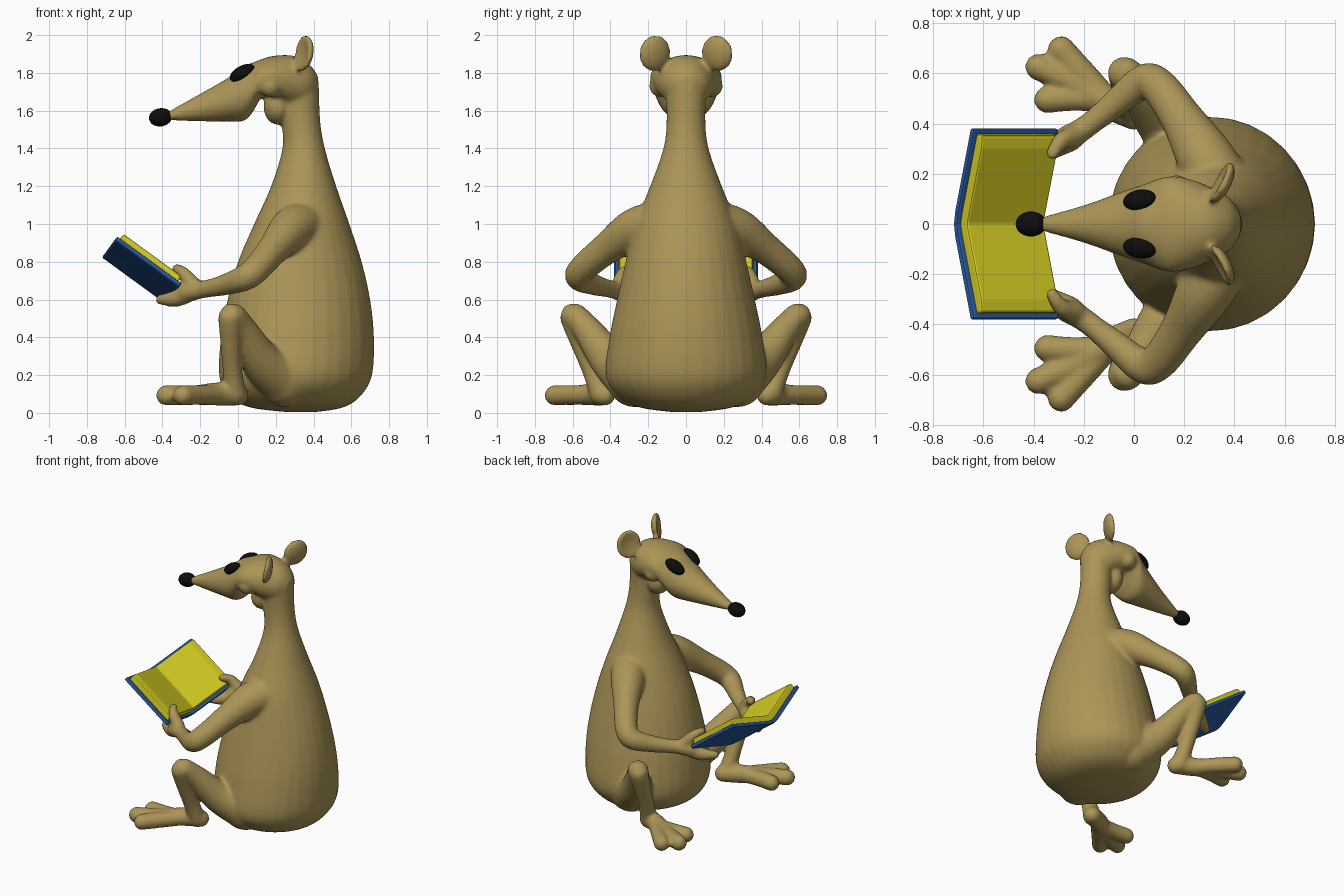
import bpy, bmesh, math
from mathutils import Vector, Matrix

if "Cube" in bpy.data.objects:
    bpy.data.objects.remove(bpy.data.objects["Cube"])


def material(name, rgb):
    m = bpy.data.materials.new(name)
    m.use_nodes = True
    m.diffuse_color = (*rgb, 1)
    m.node_tree.nodes["Principled BSDF"].inputs["Base Color"].default_value = (*rgb, 1)
    return m


tan = material("tan fur", (0.41, 0.30, 0.095))
black = material("black", (0.004, 0.004, 0.004))
blue = material("blue cover", (0.022, 0.105, 0.36))
yellow = material("yellow pages", (0.68, 0.62, 0.017))


def finish(bm, name, mat, smooth=True):
    bmesh.ops.recalc_face_normals(bm, faces=bm.faces)
    mesh = bpy.data.meshes.new(name)
    for f in bm.faces:
        f.smooth = smooth
    bm.to_mesh(mesh)
    bm.free()
    mesh.materials.append(mat)
    ob = bpy.data.objects.new(name, mesh)
    bpy.context.collection.objects.link(ob)
    return ob


def spline(points, steps=5):
    """Catmull-Rom through points of any dimension."""
    p = [Vector(q) for q in points]
    p = [p[0]] + p + [p[-1]]
    out = []
    for a, b, c, d in zip(p, p[1:], p[2:], p[3:]):
        for i in range(steps):
            t = i / steps
            out.append((b * 2 + (c - a) * t + (a * 2 - b * 5 + c * 4 - d) * t ** 2
                        + (b * 3 - a - c * 3 + d) * t ** 3) / 2)
    return out + [p[-1]]


def loft(bm, rings, sides=32):
    """Skin a list of (centre, axis, axis) ellipses and cap the ends."""
    loops = []
    for c, a, b in rings:
        angles = [2 * math.pi * i / sides for i in range(sides)]
        loops.append([bm.verts.new(c + a * math.cos(t) + b * math.sin(t)) for t in angles])
    for lo, hi in zip(loops, loops[1:]):
        for i in range(sides):
            j = (i + 1) % sides
            bm.faces.new((lo[i], lo[j], hi[j], hi[i]))
    bm.faces.new(loops[0][::-1])
    bm.faces.new(loops[-1])


def ball(bm, centre, size, rot=Matrix()):
    m = Matrix.Translation(centre) @ rot @ Matrix.Diagonal((*size, 1))
    return bmesh.ops.create_uvsphere(bm, u_segments=24, v_segments=16, radius=1, matrix=m)["verts"]


def limb(bm, points, side):
    """Round tapering tube with round ends; points are x, y, z, radius."""
    pts = spline([(x, y * side, z, r) for x, y, z, r in points])
    pos = [p.to_3d() for p in pts]
    rings, last = [], None
    for i, p in enumerate(pts):
        t = (pos[min(i + 1, len(pos) - 1)] - pos[max(i - 1, 0)]).normalized()
        a = t.orthogonal().normalized() if last is None else last.rotation_difference(t) @ a
        last = t
        rings.append((pos[i], a * p[3], t.cross(a) * p[3]))
    loft(bm, rings, 20)
    for i in (0, -1):
        ball(bm, pos[i], [pts[i][3]] * 3)


skin = bmesh.new()

# Pear-shaped torso and neck: z, front x, back x, half width
torso = [(0.005, 0.25, 0.42, 0.08), (0.03, 0.06, 0.56, 0.25), (0.09, -0.05, 0.65, 0.36),
         (0.2, -0.1, 0.71, 0.425), (0.4, -0.09, 0.72, 0.405), (0.6, -0.055, 0.70, 0.365),
         (0.8, 0.0, 0.655, 0.32), (1.0, 0.085, 0.59, 0.27), (1.2, 0.175, 0.52, 0.19),
         (1.4, 0.235, 0.46, 0.12), (1.55, 0.23, 0.435, 0.103), (1.72, 0.22, 0.43, 0.11)]
loft(skin, [(Vector(((f + b) / 2, 0, z)), Vector(((b - f) / 2, 0, 0)), Vector((0, w, 0)))
            for z, f, b, w in spline(torso)])

# Head and long snout: x, underside z, top z, half width
head = [(-0.38, 1.55, 1.59, 0.025), (-0.2, 1.543, 1.69, 0.075), (-0.06, 1.543, 1.77, 0.125),
        (0.03, 1.545, 1.835, 0.155), (0.08, 1.595, 1.855, 0.175), (0.13, 1.675, 1.875, 0.19),
        (0.2, 1.65, 1.892, 0.185), (0.3, 1.62, 1.89, 0.15), (0.38, 1.64, 1.845, 0.105),
        (0.425, 1.7, 1.78, 0.04)]
loft(skin, [(Vector((x, 0, (lo + hi) / 2)), Vector((0, w, 0)), Vector((0, 0, (hi - lo) / 2)))
            for x, lo, hi, w in spline(head)])

# Lower jaw tucked against the neck
ball(skin, (0.21, 0, 1.62), (0.075, 0.105, 0.095))

arm = [(0.36, 0.12, 1.0, 0.13), (0.28, 0.27, 0.97, 0.115), (0.19, 0.42, 0.87, 0.085),
       (0.1, 0.545, 0.765, 0.075), (0.035, 0.565, 0.715, 0.07), (-0.08, 0.475, 0.675, 0.055),
       (-0.18, 0.395, 0.655, 0.047), (-0.27, 0.335, 0.64, 0.055)]
fingers = [(-0.25, 0.34, 0.64, 0.05), (-0.33, 0.3, 0.605, 0.045), (-0.41, 0.25, 0.6, 0.028)]
thumb = [(-0.24, 0.35, 0.68, 0.045), (-0.29, 0.33, 0.74, 0.035), (-0.325, 0.28, 0.765, 0.026)]
leg = [(0.25, 0.27, 0.18, 0.15), (0.12, 0.4, 0.28, 0.11), (0.02, 0.53, 0.45, 0.075),
       (-0.035, 0.6, 0.515, 0.068), (-0.04, 0.575, 0.42, 0.058), (-0.03, 0.5, 0.23, 0.052),
       (-0.015, 0.45, 0.1, 0.06)]
foot = [(0.0, 0.43, 0.095, 0.057), (-0.1, 0.48, 0.1, 0.062), (-0.2, 0.54, 0.095, 0.055)]
toe_tips = [(-0.29, 0.695), (-0.38, 0.625), (-0.345, 0.495)]

for side in (1, -1):
    for part in (arm, fingers, thumb, leg, foot):
        limb(skin, part, side)
    for x, y in toe_tips:
        limb(skin, [(-0.1, 0.49, 0.095, 0.05), ((x - 0.12) / 2, (y + 0.51) / 2, 0.095, 0.053),
                    (x, y, 0.093, 0.054)], side)
    # Cheek
    ball(skin, (0.17, side * 0.135, 1.73), (0.06, 0.06, 0.06))
    # Cupped ear
    place = Matrix.Translation((0.345, side * 0.167, 1.905)) @ Matrix.Rotation(-0.46 * side, 4, 'Z') \
        @ Matrix.Rotation(0.15, 4, 'Y')
    for v in ball(skin, (0, 0, 0), (0.042, 0.092, 0.098)):
        if v.co.x < 0:
            r2 = (v.co.y / 0.092) ** 2 + (v.co.z / 0.098) ** 2
            v.co.x += 0.045 * max(0, 1 - r2)
        v.co = place @ v.co

# Fuse the parts into one soft skin
body = finish(skin, "body", tan)
remesh = body.modifiers.new("fuse", 'REMESH')
remesh.mode = 'VOXEL'
remesh.voxel_size = 0.012
remesh.use_smooth_shade = True
soften = body.modifiers.new("soften", 'SMOOTH')
soften.factor = 0.5
soften.iterations = 8

# Nose and eyes
bm = bmesh.new()
ball(bm, (-0.41, 0, 1.565), (0.062, 0.05, 0.048), Matrix.Rotation(-0.15, 4, 'Y'))
finish(bm, "nose", black)
for side, label in ((1, "left"), (-1, "right")):
    bm = bmesh.new()
    ball(bm, (0.022, side * 0.096, 1.8), (0.073, 0.042, 0.036),
         Matrix.Rotation(0.15 * side, 4, 'Z') @ Matrix.Rotation(-0.5, 4, 'Y')
         @ Matrix.Rotation(-0.5 * side, 4, 'X'))
    finish(bm, label + "_eye", black)

# Open book: cross-section (y, height) swept along the spine
along, up = Vector((-0.81, 0, 0.59)), Vector((0.59, 0, 0.81))
corner = Vector((-0.38, 0, 0.575))


def book_part(name, half, start, end, mat):
    section = half + [(-y, n) for y, n in reversed(half) if y]
    bm = bmesh.new()
    ends = [[bm.verts.new(corner + along * u + up * n + Vector((0, y, 0))) for y, n in section]
            for u in (start, end)]
    for i in range(len(section)):
        j = (i + 1) % len(section)
        bm.faces.new((ends[0][i], ends[0][j], ends[1][j], ends[1][i]))
    for loop in ends:
        bm.faces.new(loop)
    ob = finish(bm, name, mat, False)
    bevel = ob.modifiers.new("round edges", 'BEVEL')
    bevel.width = 0.009
    bevel.segments = 2
    bevel.limit_method = 'ANGLE'


book_part("book_cover", [(0, 0), (0.05, 0.008), (0.383, 0.115), (0.376, 0.14), (0.045, 0.033),
                         (0, 0.025)], 0, 0.42, blue)
book_part("book_pages", [(0, 0.015), (0.05, 0.028), (0.36, 0.128), (0.352, 0.168), (0.3, 0.162),
                         (0, 0.065)], 0.02, 0.4, yellow)
